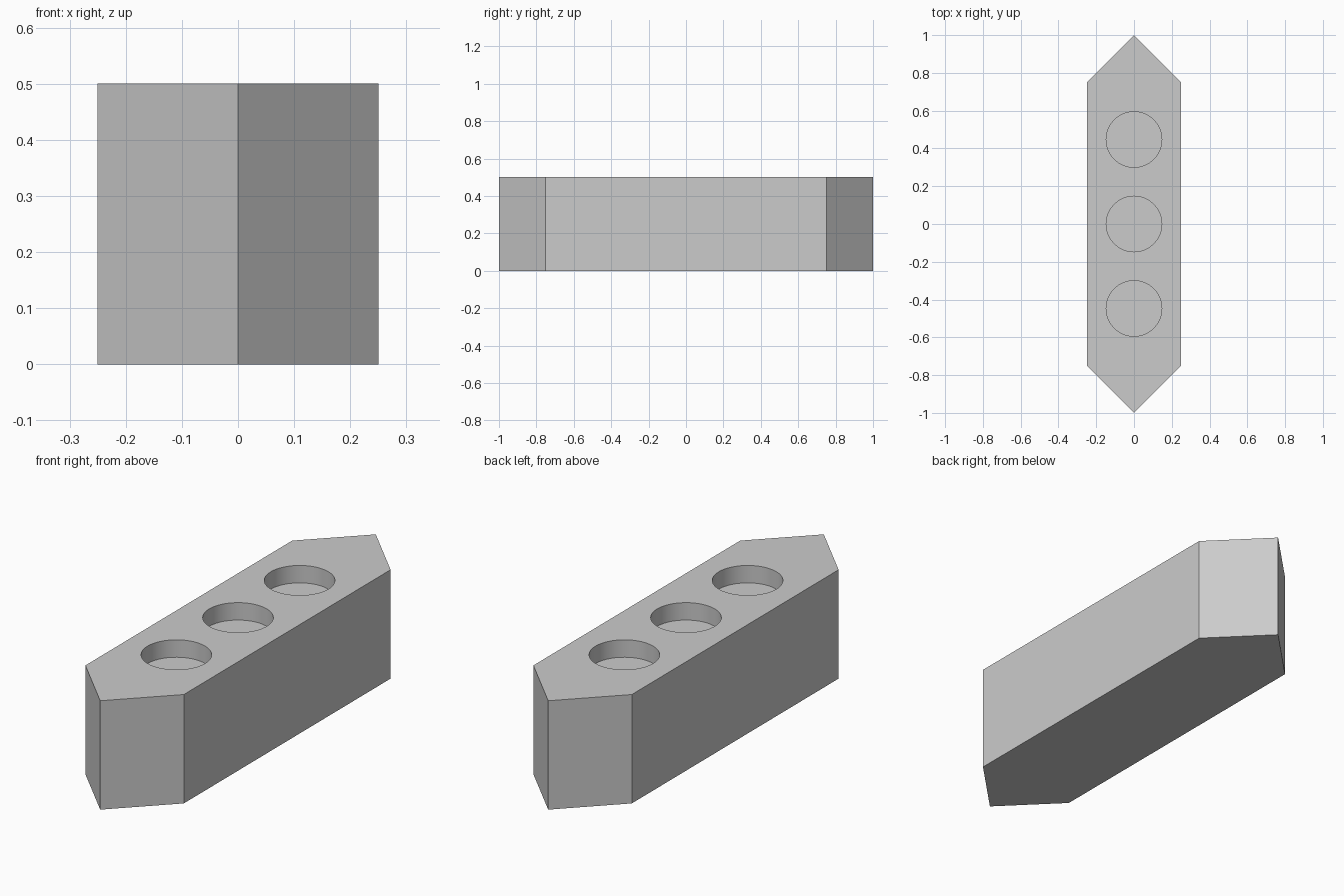
import bpy
import bmesh
import math

cube = bpy.data.objects.get("Cube")
if cube:
    bpy.data.objects.remove(cube, do_unlink=True)

HALF_WIDTH, SHOULDER, TIP, HEIGHT = 0.25, 0.75, 1.0, 0.5
HOLE_RADIUS, HOLE_DEPTH, HOLE_SPACING = 0.147, 0.08, 0.447

# Plain grey finish
grey = bpy.data.materials.new("light_grey")
grey.use_nodes = True
colour = (0.6, 0.6, 0.6, 1)
grey.diffuse_color = colour
grey.node_tree.nodes["Principled BSDF"].inputs["Base Color"].default_value = colour

# Block: pointed six-sided outline, extruded upwards
outline = [(0, -TIP), (HALF_WIDTH, -SHOULDER), (HALF_WIDTH, SHOULDER),
           (0, TIP), (-HALF_WIDTH, SHOULDER), (-HALF_WIDTH, -SHOULDER)]
bm = bmesh.new()
base = bm.faces.new([bm.verts.new((x, y, 0)) for x, y in outline])
extruded = bmesh.ops.extrude_face_region(bm, geom=[base], use_keep_orig=True)
top_verts = [v for v in extruded["geom"] if isinstance(v, bmesh.types.BMVert)]
bmesh.ops.translate(bm, verts=top_verts, vec=(0, 0, HEIGHT))
bmesh.ops.recalc_face_normals(bm, faces=bm.faces)
mesh = bpy.data.meshes.new("holder_block")
bm.to_mesh(mesh)
bm.free()
mesh.materials.append(grey)
block = bpy.data.objects.new("holder_block", mesh)
bpy.context.collection.objects.link(block)
bpy.context.view_layer.objects.active = block

# Three shallow round recesses along the top
for i in (-1, 0, 1):
    bpy.ops.mesh.primitive_cylinder_add(
        vertices=64, radius=HOLE_RADIUS, depth=2 * HOLE_DEPTH,
        location=(0, i * HOLE_SPACING, HEIGHT))
    cutter = bpy.context.object
    cutter.name = "recess_cutter"
    cutter.hide_render = True
    cutter.data.materials.append(grey)
    cut = block.modifiers.new("recess", 'BOOLEAN')
    cut.operation = 'DIFFERENCE'
    cut.solver = 'EXACT'
    cut.object = cutter
    bpy.context.view_layer.objects.active = block
    bpy.ops.object.modifier_apply(modifier=cut.name)
    bpy.data.objects.remove(cutter, do_unlink=True)

# Smooth recess walls, crisp edges elsewhere
bpy.ops.object.select_all(action='DESELECT')
block.select_set(True)
bpy.context.view_layer.objects.active = block
bpy.ops.object.shade_smooth_by_angle(angle=math.radians(30))
